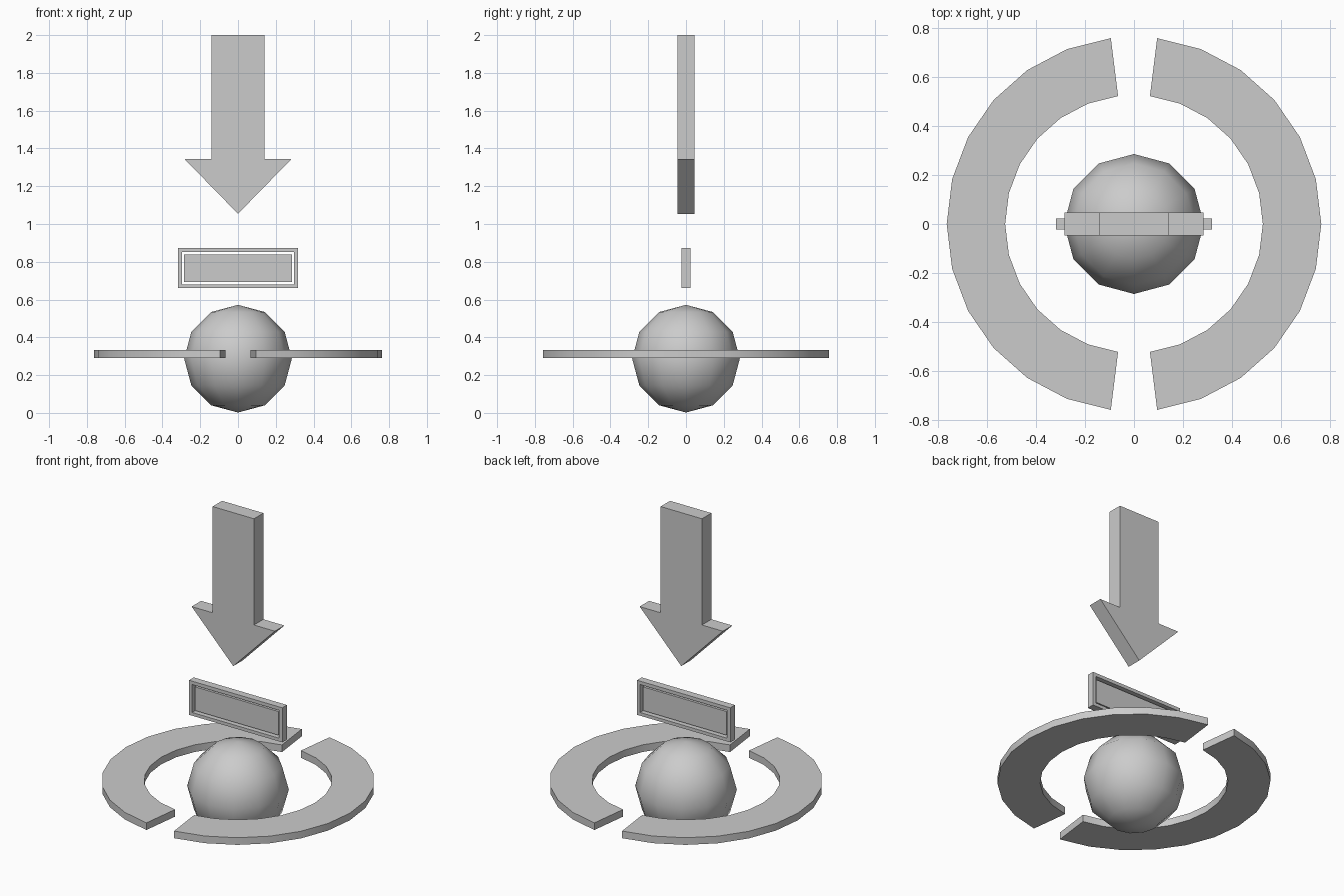
import bpy, bmesh
from math import sin, cos, radians

if "Cube" in bpy.data.objects:
    bpy.data.objects.remove(bpy.data.objects["Cube"])


def finish(bm, name, smooth=False):
    bmesh.ops.recalc_face_normals(bm, faces=bm.faces)
    mesh = bpy.data.meshes.new(name)
    bm.to_mesh(mesh)
    bm.free()
    obj = bpy.data.objects.new(name, mesh)
    bpy.context.collection.objects.link(obj)
    if smooth:
        bpy.ops.object.select_all(action='DESELECT')
        obj.select_set(True)
        bpy.context.view_layer.objects.active = obj
        bpy.ops.object.shade_smooth_by_angle(angle=radians(31))
    return obj


def extrude(bm, faces, vec):
    geom = bmesh.ops.extrude_face_region(bm, geom=faces)["geom"]
    bmesh.ops.translate(bm, vec=vec, verts=[v for v in geom if isinstance(v, bmesh.types.BMVert)])


def rect(hx, z0, z1):
    return [(-hx, z0), (hx, z0), (hx, z1), (-hx, z1)]


def plate(name, outline, half_y):
    bm = bmesh.new()
    face = bm.faces.new([bm.verts.new((x, -half_y, z)) for x, z in outline])
    extrude(bm, [face], (0, 2 * half_y, 0))
    return finish(bm, name)


def strip(name, inner, outer, vec, closed, smooth=False):
    """Band of quads between two matching outlines, given thickness."""
    bm = bmesh.new()
    a = [bm.verts.new(p) for p in inner]
    b = [bm.verts.new(p) for p in outer]
    n = len(a)
    faces = [bm.faces.new((a[i], b[i], b[(i + 1) % n], a[(i + 1) % n]))
             for i in range(n if closed else n - 1)]
    extrude(bm, faces, vec)
    return finish(bm, name, smooth)


# Downward arrow
right = [(0.284, 1.345), (0.141, 1.345), (0.141, 2.0)]
plate("arrow", [(0, 1.054)] + right + [(-x, z) for x, z in reversed(right)], 0.046)

# Sign panel floating inside an open frame
plate("sign_panel", rect(0.285, 0.692, 0.838), 0.014)
strip("sign_frame",
      [(x, -0.023, z) for x, z in rect(0.297, 0.68, 0.852)],
      [(x, -0.023, z) for x, z in rect(0.318, 0.66, 0.873)],
      (0, 0.046, 0), True)

# Low-poly ball
bm = bmesh.new()
bmesh.ops.create_uvsphere(bm, u_segments=12, v_segments=6, radius=0.285)
bmesh.ops.translate(bm, vec=(0, 0, 0.287), verts=bm.verts)
finish(bm, "ball", True)

# Two half rings around the ball
for name, start in (("ring_right", 0), ("ring_left", 180)):
    angles = [radians(start - 82.9 + 165.8 * i / 12) for i in range(13)]
    inner, outer = ([(r * cos(t), r * sin(t), 0.29) for t in angles] for r in (0.525, 0.763))
    strip(name, inner, outer, (0, 0, 0.044), False, True)
